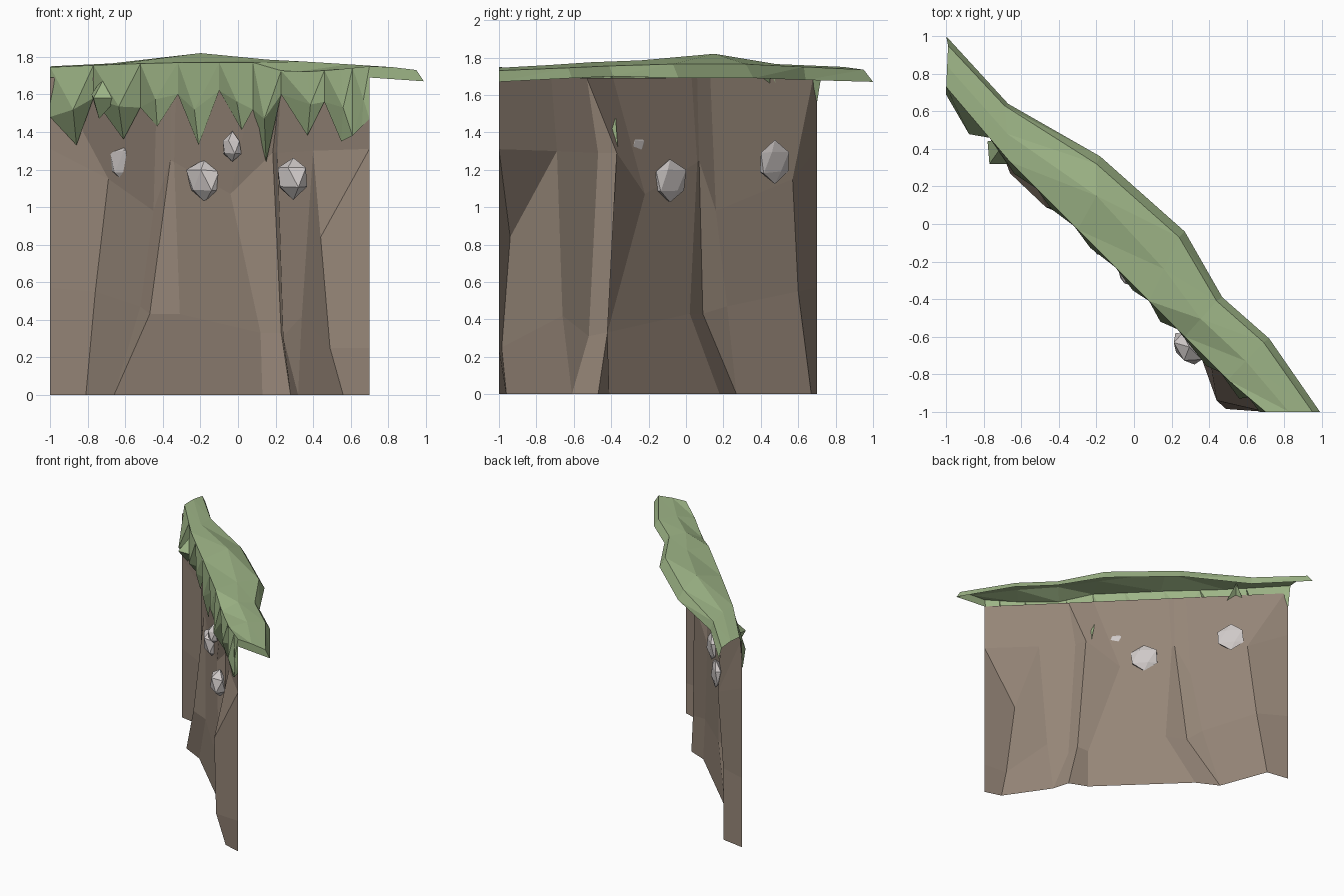
import bpy, bmesh, random
from mathutils import Vector
from mathutils.bvhtree import BVHTree

if "Cube" in bpy.data.objects:
    bpy.data.objects.remove(bpy.data.objects["Cube"])

random.seed(4)


def material(name, rgb):
    m = bpy.data.materials.new(name)
    m.diffuse_color = (*rgb, 1)
    m.use_nodes = True
    m.node_tree.nodes["Principled BSDF"].inputs["Base Color"].default_value = m.diffuse_color
    return m


EARTH = material("earth", (0.30, 0.235, 0.185))
GRASS = material("grass", (0.34, 0.46, 0.24))
STONE = material("stone", (0.62, 0.58, 0.57))


def finish(bm, name, mat):
    bmesh.ops.remove_doubles(bm, verts=bm.verts, dist=0.0005)
    me = bpy.data.meshes.new(name)
    bm.to_mesh(me)
    me.materials.append(mat)
    ob = bpy.data.objects.new(name, me)
    bpy.context.collection.objects.link(ob)
    return ob


def face(bm, *pts):
    return bm.faces.new([bm.verts.new(p) for p in pts])


# Cliff wall: columns from right end to left end, three points each;
# the fourth value is the x of the column's top on the line x + y = -0.3
columns = [
    ((.70, -1, 0), (.70, -1, .25), (.70, -1, 1.31), .70),
    ((.56, -.96, 0), (.49, -.985, .25), (.44, -.94, .84), None),
    ((.32, -.61, 0), (.34, -.66, .42), (.40, -.69, 1.30), .42),
    ((.32, -.61, 0), (.24, -.52, .31), (.21, -.47, 1.29), .23),
    ((.28, -.47, 0), (.23, -.42, .33), (.185, -.37, 1.29), .23),
    ((.13, -.41, 0), (.12, -.42, .33), (-.04, -.22, 1.07), .09),
    ((-.48, .18, 0), (-.31, .02, .43), (-.34, .06, 1.24), -.33),
    ((-.66, .27, 0), (-.47, .09, .43), (-.36, .07, 1.25), -.36),
    ((-.66, .27, 0), (-.52, .22, .47), (-.45, .16, .98), -.43),
    ((-.81, .67, 0), (-.76, .60, .55), (-.69, .57, 1.15), -.98),
    ((-1, .70, 0), (-1, .70, .57), (-1, .70, 1.31), -1.0),
]
cols = [list(c[:3]) + ([(c[3], -.3 - c[3], 1.69)] if c[3] is not None else [])
        for c in columns]
bm = bmesh.new()
for a, b in zip(cols, cols[1:]):
    for k in range(min(len(a), len(b)) - 1):
        face(bm, b[k], a[k], a[k + 1], b[k + 1])
# overhang that closes the short buttress column
face(bm, cols[1][2], cols[0][2], cols[2][2])
face(bm, cols[2][2], cols[0][2], cols[0][3], cols[2][3])
bmesh.ops.remove_doubles(bm, verts=bm.verts, dist=0.0005)
bmesh.ops.dissolve_degenerate(bm, edges=bm.edges, dist=0.0005)
tree = BVHTree.FromBMesh(bm)
finish(bm, "cliff_wall", EARTH)


def on_wall(x, z, out=0.0):
    """Point on the wall seen from the front, pulled forward by out."""
    x = min(max(x, -1), .7)
    hit = tree.ray_cast(Vector((min(max(x, -.998), .698), -3, z)), Vector((0, 1, 0)))[0]
    y = hit.y if hit else -.3 - x
    return Vector((x, max(y - out, -1), z))


# Grass top: front row, ridge row, back row and hanging back lip
front = [(-1, .73, 1.745), (-.66, .33, 1.76), (-.30, -.03, 1.77), (.08, -.41, 1.77),
         (.27, -.60, 1.715), (.50, -.83, 1.73), (.70, -1, 1.75)]
back = [(-.99, .95, 1.735), (-.69, .63, 1.75), (-.20, .32, 1.765), (.24, -.07, 1.765),
        (.44, -.41, 1.755), (.69, -.63, 1.745), (.95, -1, 1.73)]
lip = [(-1, 1, 1.67), (-.67, .64, 1.68), (-.18, .36, 1.69), (.27, -.04, 1.69),
       (.47, -.39, 1.70), (.72, -.61, 1.69), (.99, -1, 1.67)]
ridge_z = [1.75, 1.765, 1.82, 1.785, 1.775, 1.76, 1.745]
ridge = [((f[0] + b[0]) / 2, (f[1] + b[1]) / 2, z)
         for f, b, z in zip(front, back, ridge_z)]
ridge[2] = (-.20, .15, 1.82)
bm = bmesh.new()
rows = [front, ridge, back, lip]
for r, s in zip(rows, rows[1:]):
    for i in range(6):
        face(bm, r[i], r[i + 1], s[i + 1])
        face(bm, r[i], s[i + 1], s[i])
face(bm, (.70, -1, 1.69), lip[6], back[6], ridge[6], front[6])
finish(bm, "grass_top", GRASS)


def front_edge(x):
    for a, b in zip(front, front[1:]):
        if x <= b[0]:
            return Vector(a).lerp(Vector(b), max(0, (x - a[0]) / (b[0] - a[0])))
    return Vector(front[-1])


# Grass fringe: pointed tufts between shallow valleys
valleys = [(-1, 1.48), (-.77, 1.58), (-.52, 1.53), (-.32, 1.60), (-.10, 1.62),
           (.08, 1.52), (.23, 1.60), (.46, 1.56), (.61, 1.38), (.70, 1.47)]
tufts = [(-.86, 1.33, .06), (-.61, 1.36, .03), (-.43, 1.43, .02), (-.21, 1.33, .02),
         (.02, 1.41, .02), (.15, 1.24, .04), (.37, 1.38, .03), (.55, 1.35, .03),
         (.66, 1.43, .02)]
bm = bmesh.new()
for (xl, zl), (xr, zr), (x, z, out) in zip(valleys, valleys[1:], tufts):
    fl, fm, fr = front_edge(xl), front_edge(x), front_edge(xr)
    vl, vr, tip = on_wall(xl, zl, .01), on_wall(xr, zr, .01), on_wall(x, z, .01)
    mx = x + random.uniform(-.03, .02)
    mid = on_wall(mx, z + .45 * (1.75 - z), out)
    mid.y = max(min(mid.y, -.34 - mx - out), -1)
    ring = [fl, vl, tip, vr, fr, fm]
    for p, q in zip(ring, ring[1:] + ring[:1]):
        face(bm, p, q, mid)
finish(bm, "grass_fringe", GRASS)

# One large loose tuft jutting forward on the left
bm = bmesh.new()
ring = [Vector(p) for p in ((-.67, .46, 1.765), (-.78, .44, 1.60), (-.74, .40, 1.47),
                            (-.64, .32, 1.58))]
nose = Vector((-.77, .32, 1.58))
for p, q in zip(ring, ring[1:] + ring[:1]):
    face(bm, p, q, nose)
finish(bm, "loose_tuft", GRASS)

# Embedded stones: faceted lumps flattened on the wall side
# (centre, half width along the wall, depth, half height)
ALONG, OUT, UP = Vector((.7071, -.7071, 0)), Vector((-.7071, -.7071, 0)), Vector((0, 0, 1))
stones = [((-.175, -.085, 1.14), (.125, .075, .12)), ((-.03, -.27, 1.32), (.065, .055, .075)),
          ((.295, -.655, 1.16), (.105, .08, .11)), ((-.60, .475, 1.24), (.125, .05, .12))]
for n, (c, s) in enumerate(stones):
    bm = bmesh.new()
    bmesh.ops.create_icosphere(bm, subdivisions=1, radius=1.04)
    for v in bm.verts:
        p = v.co * random.uniform(.86, 1.1)
        v.co = Vector(c) + ALONG * p.x * s[0] + OUT * max(p.y, -.3) * s[1] + UP * p.z * s[2]
    finish(bm, f"stone_{n + 1}", STONE)
